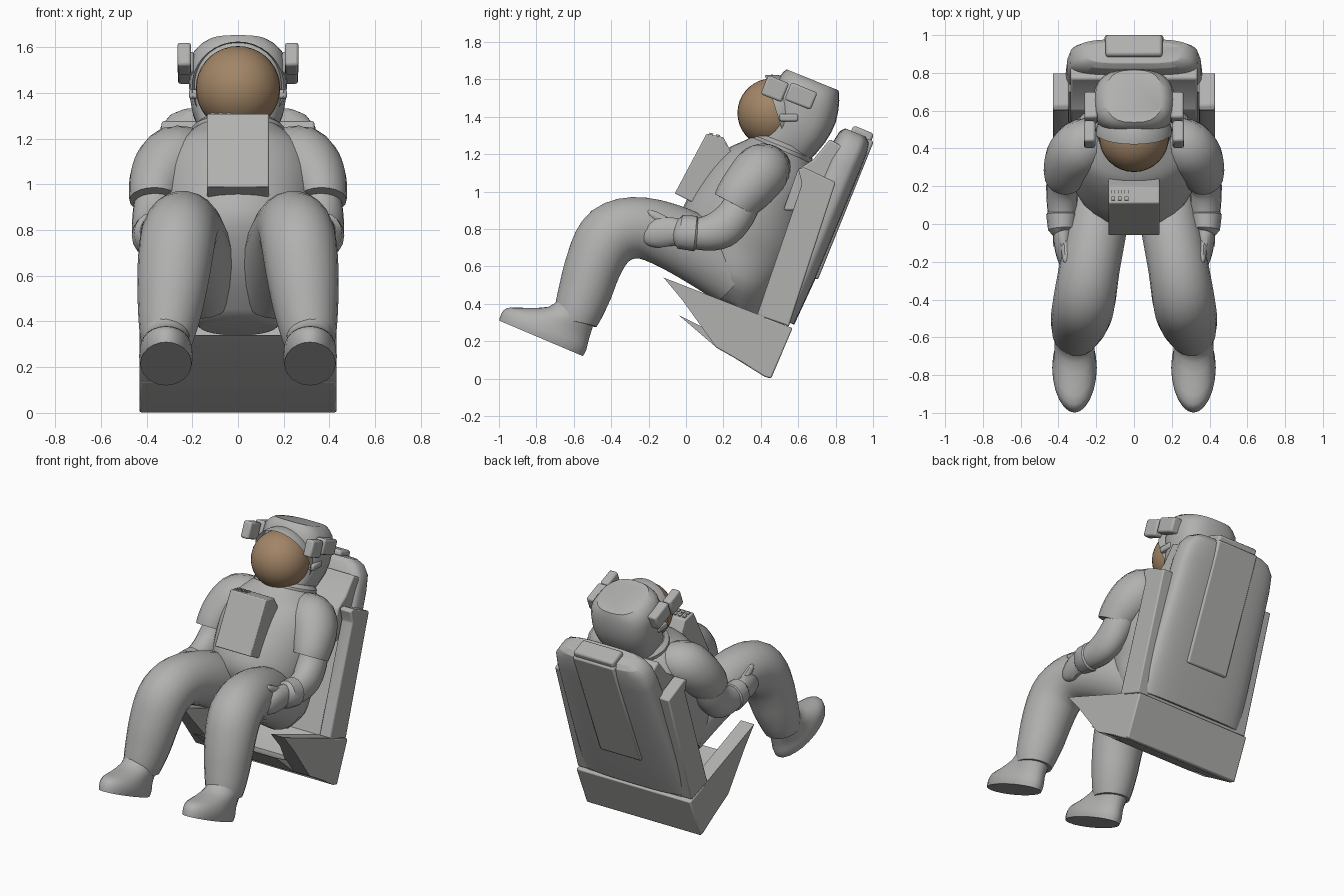
import bpy, bmesh, math
from mathutils import Vector, Matrix

cube = bpy.data.objects.get("Cube")
if cube:
    bpy.data.objects.remove(cube, do_unlink=True)


def material(name, colour):
    m = bpy.data.materials.new(name)
    m.use_nodes = True
    m.diffuse_color = colour
    m.node_tree.nodes["Principled BSDF"].inputs["Base Color"].default_value = colour
    return m


SUIT = material("suit grey", (0.44, 0.445, 0.435, 1))
GOLD = material("visor bronze", (0.36, 0.235, 0.135, 1))
UP = Vector((0, 0.375, 0.927))      # reclined body axis
BACK = Vector((0, 0.927, -0.375))   # direction out of the back


def finish(name, bm, mat=SUIT, angle=35, bevel=0.0, mirror=False):
    bmesh.ops.recalc_face_normals(bm, faces=bm.faces)
    me = bpy.data.meshes.new(name)
    bm.to_mesh(me)
    bm.free()
    me.materials.append(mat)
    ob = bpy.data.objects.new(name, me)
    bpy.context.collection.objects.link(ob)
    if bevel:
        b = ob.modifiers.new("bevel", "BEVEL")
        b.width, b.segments = bevel, 2
    if mirror:
        ob.modifiers.new("mirror", "MIRROR")
    bpy.ops.object.select_all(action="DESELECT")
    ob.select_set(True)
    bpy.context.view_layer.objects.active = ob
    bpy.ops.object.shade_smooth_by_angle(angle=math.radians(angle))
    return ob


def loft(name, rings, axis=None, n=20, power=2.0, smooth=2, **kw):
    """Skin rings of (x, y, z, half width, half depth), softened along the path."""
    for _ in range(smooth):
        fine = []
        for i in range(len(rings) - 1):
            p = [rings[max(i - 1, 0)], rings[i], rings[i + 1], rings[min(i + 2, len(rings) - 1)]]
            mid = [(9 * (b + c) - a - d) / 16 for a, b, c, d in zip(*p)]
            fine += [rings[i], mid]
        rings = fine + [rings[-1]]
    bm = bmesh.new()
    loops = []
    for i, (x, y, z, w, d) in enumerate(rings):
        a, b = rings[max(i - 1, 0)], rings[min(i + 1, len(rings) - 1)]
        t = axis or (Vector(b[:3]) - Vector(a[:3])).normalized()
        side = Vector((1, 0, 0))
        side = (side - t * side.dot(t)).normalized()
        deep = t.cross(side)
        loop = []
        for k in range(n):
            c, s = math.cos(math.tau * k / n), math.sin(math.tau * k / n)
            u = math.copysign(abs(c) ** (2 / power), c) * w
            v = math.copysign(abs(s) ** (2 / power), s) * d
            loop.append(bm.verts.new(Vector((x, y, z)) + side * u + deep * v))
        loops.append(loop)
    for a, b in zip(loops, loops[1:]):
        for k in range(n):
            bm.faces.new((a[k], a[(k + 1) % n], b[(k + 1) % n], b[k]))
    bm.faces.new(loops[0])
    bm.faces.new(loops[-1])
    return finish(name, bm, **kw)


def slab(name, x0, x1, profile, **kw):
    """Extrude a (y, z) outline from x0 to x1."""
    bm = bmesh.new()
    f = bm.faces.new([bm.verts.new((x0, y, z)) for y, z in profile])
    g = bmesh.ops.extrude_face_region(bm, geom=[f])
    bmesh.ops.translate(bm, vec=(x1 - x0, 0, 0),
                        verts=[v for v in g["geom"] if isinstance(v, bmesh.types.BMVert)])
    return finish(name, bm, **kw)


def box(name, centre, size, tilt=-22, **kw):
    bm = bmesh.new()
    m = Matrix.Translation(centre) @ Matrix.Rotation(math.radians(tilt), 4, "X") @ Matrix.Diagonal((*size, 1))
    bmesh.ops.create_cube(bm, size=1, matrix=m)
    return finish(name, bm, **kw)


def ball(radius):
    bm = bmesh.new()
    bmesh.ops.create_uvsphere(bm, u_segments=32, v_segments=18, radius=radius,
                              matrix=Matrix.Translation((0, .46, 1.42)))
    return bm


# Torso, pelvis and neck ring
loft("torso", [(0, .28, .38, .17, .11), (0, .26, .52, .29, .22), (0, .27, .70, .32, .32),
               (0, .31, .82, .34, .335), (0, .37, .96, .35, .31), (0, .42, 1.06, .345, .285),
               (0, .46, 1.14, .31, .25), (0, .495, 1.20, .24, .195), (0, .51, 1.24, .18, .16)], axis=UP, n=28)
loft("neck_ring", [(0, .50, 1.20, .19, .165), (0, .507, 1.218, .205, .175),
                   (0, .515, 1.24, .205, .175), (0, .525, 1.26, .18, .15)], axis=UP, n=28, smooth=0)

# Helmet shell, visor, and the brim that frames it
loft("helmet_shell", [(0, .52, 1.22, .16, .15), (0, .60, 1.32, .20, .155), (0, .635, 1.44, .215, .18),
                      (0, .66, 1.55, .205, .172), (0, .677, 1.597, .15, .15)],
     axis=UP, n=24, power=2.7, smooth=1)
finish("visor", ball(.185), GOLD)
brim = ball(.205)
bmesh.ops.bisect_plane(brim, geom=brim.verts[:] + brim.edges[:] + brim.faces[:],
                       plane_co=(0, .46, 1.5), plane_no=(0, -.95, -.3), clear_outer=True)
finish("helmet_brim", brim)
box("helmet_lamp", (.235, .475, 1.55), (.06, .12, .11), bevel=.012, mirror=True)
box("lamp_housing", (.228, .615, 1.51), (.07, .15, .10), bevel=.012, mirror=True)
box("visor_hinge", (.195, .55, 1.395), (.04, .10, .04), tilt=0, bevel=.01, mirror=True)

# Chest pack and its controls
slab("chest_pack", -.135, .135, [(.11, 1.31), (.2, 1.29), (.3, 1.1), (.12, .9), (-.06, .99)], bevel=.006)
for i in range(3):
    for j in range(2):
        box("control_switch", (-.11 + .035 * i, .135 + .035 * j, 1.305 - .008 * j),
            (.02, .02, .015), tilt=-13)

# Arms
loft("upper_sleeve", [(.18, .45, 1.12, .12, .12), (.27, .41, 1.11, .15, .15), (.33, .345, 1.04, .142, .145),
                      (.36, .285, .97, .12, .13), (.365, .26, .93, .11, .12)], mirror=True)
loft("lower_arm", [(.35, .33, 1.0, .09, .09), (.365, .27, .88, .095, .10), (.38, .19, .80, .085, .105),
                   (.38, .09, .775, .08, .09), (.38, .01, .775, .072, .075)], mirror=True)
loft("glove_cuff", [(.38, .07, .775, .07, .07), (.38, .05, .775, .085, .095), (.38, -.03, .785, .075, .09),
                    (.375, -.05, .79, .055, .07)], n=16, smooth=0, mirror=True)
loft("glove", [(.378, -.02, .785, .05, .07), (.375, -.10, .785, .05, .08), (.365, -.17, .77, .045, .075),
               (.358, -.215, .75, .033, .05), (.355, -.235, .735, .012, .02)], n=14, smooth=1, mirror=True)
loft("thumb", [(.365, -.08, .82, .03, .03), (.36, -.14, .855, .025, .028), (.36, -.19, .885, .018, .02),
               (.36, -.205, .895, .006, .006)], n=10, smooth=1, mirror=True)

# Legs
loft("leg", [(.14, .26, .54, .145, .16), (.19, .02, .71, .16, .178), (.235, -.23, .805, .16, .165),
             (.262, -.40, .765, .165, .17), (.28, -.485, .63, .16, .155), (.295, -.535, .48, .145, .145),
             (.308, -.575, .36, .125, .13), (.312, -.59, .30, .11, .115)], n=22, mirror=True)

# Boots: rings stacked above a sloping sole, drawn back toward the heel
SOLE, HEEL = Vector((0, .39, .92)), Vector((0, .92, -.39))
rings = []
for up, shift, wide, length in [(0, 0, .112, .243), (.035, 0, .118, .247), (.08, .005, .112, .235),
                                (.12, .05, .105, .185), (.17, .10, .105, .13), (.22, .115, .105, .115)]:
    p = Vector((.315, -.775, .215)) + SOLE * up + HEEL * shift
    rings.append((*p, wide, length))
loft("boot", rings, axis=SOLE, n=24, smooth=1, mirror=True)

# Backpack with raised rear spine and a shoulder block in front
loft("backpack", [(0, .50, .32, .395, .085), (0, .60, .56, .385, .095), (0, .84, 1.15, .355, .10),
                  (0, .88, 1.24, .34, .095), (0, .90, 1.29, .30, .085), (0, .907, 1.315, .25, .06)],
     axis=UP, n=40, power=3.6, smooth=0, bevel=.004)
spine = Vector((0, .85, .90)) - BACK * .04
box("rear_panel", spine, (.31, .09, .80), bevel=.012)
box("top_cap", (0, .932, 1.285), (.30, .12, .10), bevel=.015)
slab("pack_shoulder", -.335, .335, [(.60, 1.12), (.68, 1.17), (.77, 1.28), (.9, 1.2), (.7, .9), (.52, .9)],
     bevel=.01)

# Seat frame: side rails, pan and forward arms
slab("side_rail", .345, .43, [(.60, 1.12), (.63, 1.13), (.80, 1.05), (.55, .28), (.38, .34), (.62, 1.04)],
     bevel=.008, mirror=True)
slab("seat_back", -.35, .35, [(.40, .33), (.70, 1.08), (.80, 1.05), (.55, .28)])
slab("base_box", -.43, .43, [(.40, .335), (.57, .27), (.455, 0), (.42, .01), (.22, .135), (.30, .25)], bevel=.008)
slab("seat_pan", -.31, .31, [(-.04, .34), (.17, .16), (.45, .005), (.50, .2), (.24, .2)])
arm = slab("seat_arm", .33, .43, [(-.12, .54), (.42, .33), (.45, .005), (.16, .17), (-.02, .42)], mirror=True)
for v in arm.data.vertices:
    if v.co.x < .4 and v.co.z < .3:
        v.co.x = .27
